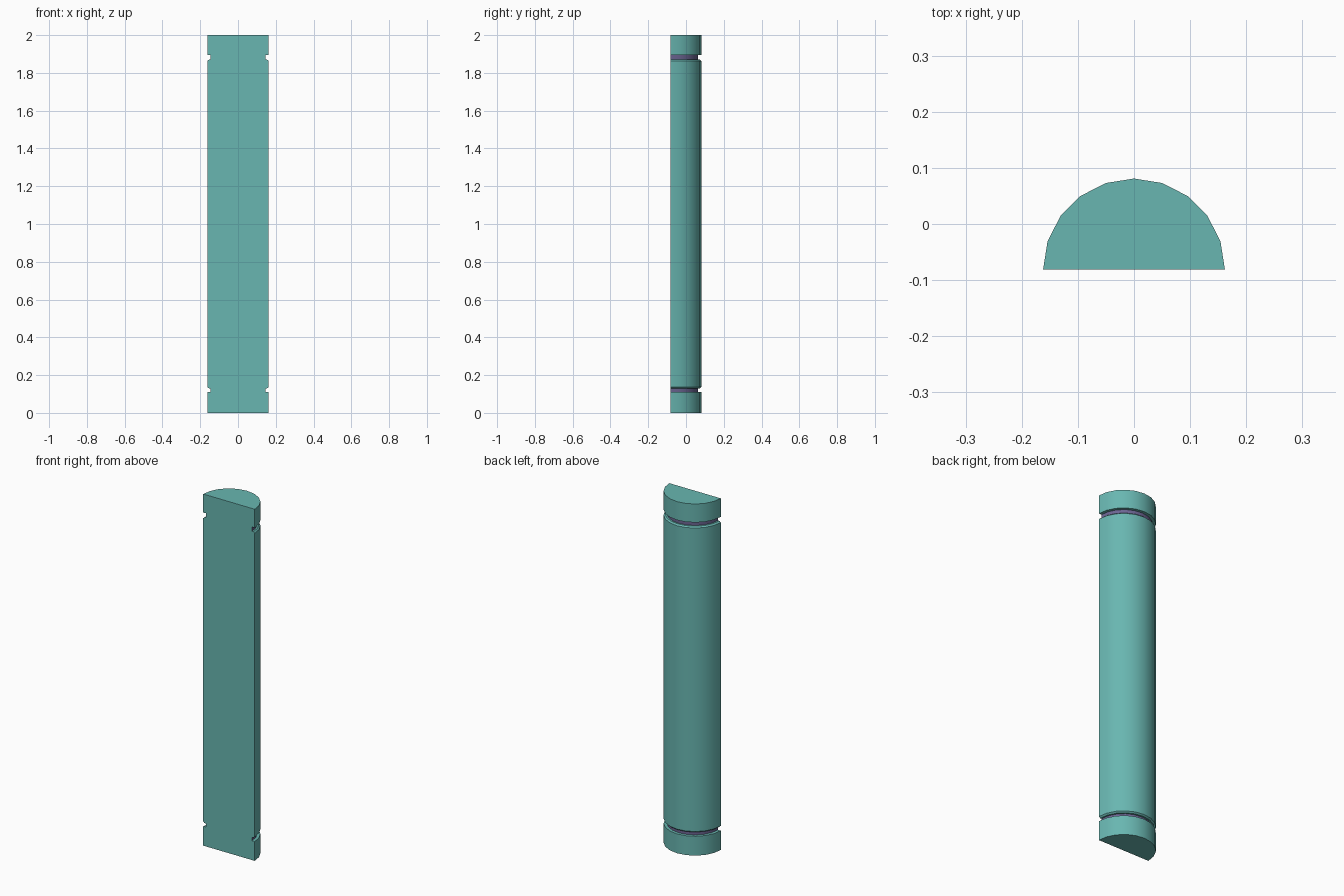
import bpy, bmesh, math

if "Cube" in bpy.data.objects:
    bpy.data.objects.remove(bpy.data.objects["Cube"])

R, YC, SEGS = 0.162, -0.081, 10


def material(name, rgb):
    m = bpy.data.materials.new(name)
    m.diffuse_color = (*rgb, 1)
    m.use_nodes = True
    m.node_tree.nodes["Principled BSDF"].inputs["Base Color"].default_value = m.diffuse_color
    return m


teal = material("teal", (0.14, 0.47, 0.44))
violet = material("muted violet", (0.15, 0.13, 0.29))

# Radius and height of each half-round ring, bottom to top
GROOVE = R - 0.017
LIP = R - 0.008
profile = [(R, 0), (R, 0.11), (GROOVE, 0.11), (GROOVE, 0.13), (LIP, 0.13), (R, 0.137),
           (R, 1.863), (LIP, 1.87), (GROOVE, 1.87), (GROOVE, 1.895), (R, 1.895), (R, 2.0)]

# Half column: rings lofted together, flat at the front
bm = bmesh.new()
rings = []
for r, z in profile:
    angles = [math.pi * i / SEGS for i in range(SEGS + 1)]
    rings.append([bm.verts.new((r * math.cos(a), YC + r * math.sin(a), z)) for a in angles])

for (low, up), (p, q) in zip(zip(rings, rings[1:]), zip(profile, profile[1:])):
    groove = p[0] == GROOVE and q[0] == GROOVE
    for i in range(SEGS):
        f = bm.faces.new((low[i], low[i + 1], up[i + 1], up[i]))
        f.material_index = 1 if groove else 0
    if q[1] > p[1]:
        bm.faces.new((low[-1], low[0], up[0], up[-1]))
bm.faces.new(rings[0][::-1])
bm.faces.new(rings[-1])

mesh = bpy.data.meshes.new("half_column")
bm.normal_update()
bm.to_mesh(mesh)
bm.free()
mesh.materials.append(teal)
mesh.materials.append(violet)
column = bpy.data.objects.new("half_column", mesh)
bpy.context.collection.objects.link(column)

# Smooth round side, crisp edges elsewhere
bpy.context.view_layer.objects.active = column
column.select_set(True)
bpy.ops.object.shade_smooth_by_angle(angle=math.radians(30))
